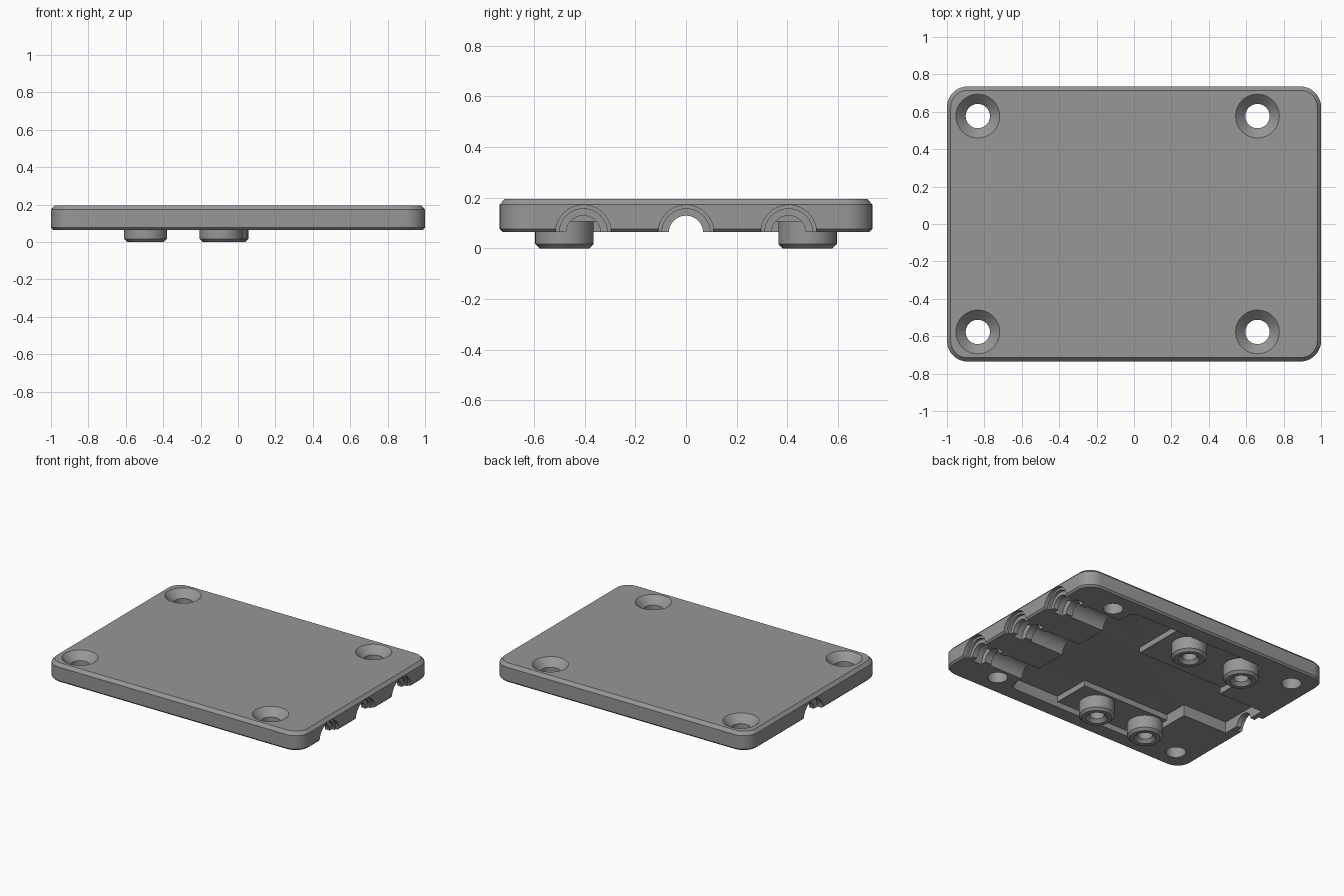
import bpy, bmesh, math
from mathutils import Matrix, Vector

if "Cube" in bpy.data.objects:
    bpy.data.objects.remove(bpy.data.objects["Cube"])

grey = bpy.data.materials.new("mid_grey")
grey.diffuse_color = (0.31, 0.31, 0.31, 1)
grey.use_nodes = True
grey.node_tree.nodes["Principled BSDF"].inputs["Base Color"].default_value = grey.diffuse_color

RIM, LEDGE, CEIL, TOP = 0.065, 0.105, 0.145, 0.195
parts = []


def add_object(name, bm):
    bmesh.ops.recalc_face_normals(bm, faces=bm.faces)
    mesh = bpy.data.meshes.new(name)
    bm.to_mesh(mesh)
    bm.free()
    mesh.materials.append(grey)
    obj = bpy.data.objects.new(name, mesh)
    bpy.context.collection.objects.link(obj)
    return obj


def rounded_rect(hx, hy, r, n=10):
    pts = []
    for i, (sx, sy) in enumerate([(1, 1), (-1, 1), (-1, -1), (1, -1)]):
        for k in range(n + 1):
            a = math.radians(90 * i + 90 * k / n)
            pts.append((sx * (hx - r) + r * math.cos(a),
                        sy * (hy - r) + r * math.sin(a)))
    return pts


def loft(name, rings):
    """Closed solid from equally sized rings of points."""
    bm = bmesh.new()
    vs = [[bm.verts.new(p) for p in ring] for ring in rings]
    n = len(vs[0])
    for a, b in zip(vs, vs[1:]):
        for i in range(n):
            bm.faces.new((a[i], a[(i + 1) % n], b[(i + 1) % n], b[i]))
    bm.faces.new(vs[0])
    bm.faces.new(vs[-1])
    return add_object(name, bm)


def lathe(name, profile, matrix, n=40):
    """Solid turned about local z from (radius, height) pairs."""
    rings = [[matrix @ Vector((r * math.cos(2 * math.pi * i / n),
                               r * math.sin(2 * math.pi * i / n), h))
              for i in range(n)] for r, h in profile]
    return loft(name, rings)


def prism(name, pts, z0, z1):
    return loft(name, [[(x, y, z) for x, y in pts] for z in (z0, z1)])


def cut(target, cutter):
    mod = target.modifiers.new("cut", 'BOOLEAN')
    mod.operation, mod.solver, mod.object = 'DIFFERENCE', 'EXACT', cutter
    bpy.context.view_layer.update()
    deps = bpy.context.evaluated_depsgraph_get()
    mesh = bpy.data.meshes.new_from_object(target.evaluated_get(deps))
    target.modifiers.clear()
    target.data = mesh
    bpy.data.objects.remove(cutter)


# Cover plate: rounded slab with a chamfered top and a fine bottom chamfer
levels = [(0.012, RIM), (0, RIM + 0.012), (0, TOP - 0.022), (0.02, TOP)]
plate = loft("cover_plate", [[(x, y, z) for x, y in
             rounded_rect(1 - d, 0.735 - d, 0.11 - d)] for d, z in levels])

# Ledge pocket around the bosses
ledge = [(x - 0.02, y) for x, y in rounded_rect(0.55, 0.62, 0.06, 6)]
cut(plate, prism("ledge_cutter", ledge, -0.1, LEDGE))

# Deeper central pocket, narrowing towards the left end
deep = [(0.53, -0.56), (0.53, 0.56), (0.47, 0.62), (0.12, 0.62), (0.12, 0.2),
        (-0.57, 0.2), (-0.57, 0.18), (-0.92, 0.18), (-0.92, -0.18),
        (-0.57, -0.18), (-0.57, -0.35), (0.12, -0.35), (0.12, -0.62), (0.47, -0.62)]
cut(plate, prism("pocket_cutter", deep, -0.1, CEIL))

# Cable channels: inner groove, clamp slot, narrow lip and flared mouth
groove = [(0.085, 0.5), (0.085, 0.80), (0.068, 0.80), (0.068, 0.85), (0.109, 0.85),
          (0.109, 0.92), (0.068, 0.92), (0.068, 0.955), (0.095, 0.955),
          (0.095, 0.975), (0.11, 0.975), (0.11, 1.05)]
to_x = Matrix.Rotation(math.pi / 2, 4, 'Y')
for y in (-0.405, 0, 0.405):
    cut(plate, lathe("channel_cutter",
                     groove, Matrix.Translation((0, y, 0.061)) @ to_x))

# Single cable outlet at the left end
outlet = [(0.068, -0.85), (0.068, -0.955), (0.11, -0.955), (0.11, -1.05)]
cut(plate, lathe("outlet_cutter", outlet, Matrix.Translation((0, 0, 0.061)) @ to_x))

# Countersunk screw holes
sink = [(0.065, -0.05), (0.065, TOP - 0.052), (0.117, TOP), (0.117, TOP + 0.05)]
for x in (-0.835, 0.66):
    for y in (-0.577, 0.577):
        cut(plate, lathe("screw_cutter", sink, Matrix.Translation((x, y, 0))))

# Hollow mounting bosses
boss = [(0.115, LEDGE + 0.01), (0.115, 0.017), (0.098, 0), (0.07, 0),
        (0.048, 0.022), (0.048, 0.09)]
for label, x, y in (("front_left", -0.495, -0.48), ("front_mid", -0.09, -0.48),
                    ("back_left", -0.495, 0.48), ("back_mid", -0.06, 0.48)):
    parts.append(lathe(label + "_boss", boss, Matrix.Translation((x, y, 0))))

# Smooth the round walls, keep edges sharp
bpy.ops.object.select_all(action='DESELECT')
for obj in parts + [plate]:
    obj.select_set(True)
bpy.context.view_layer.objects.active = plate
bpy.ops.object.shade_smooth_by_angle(angle=math.radians(30))
